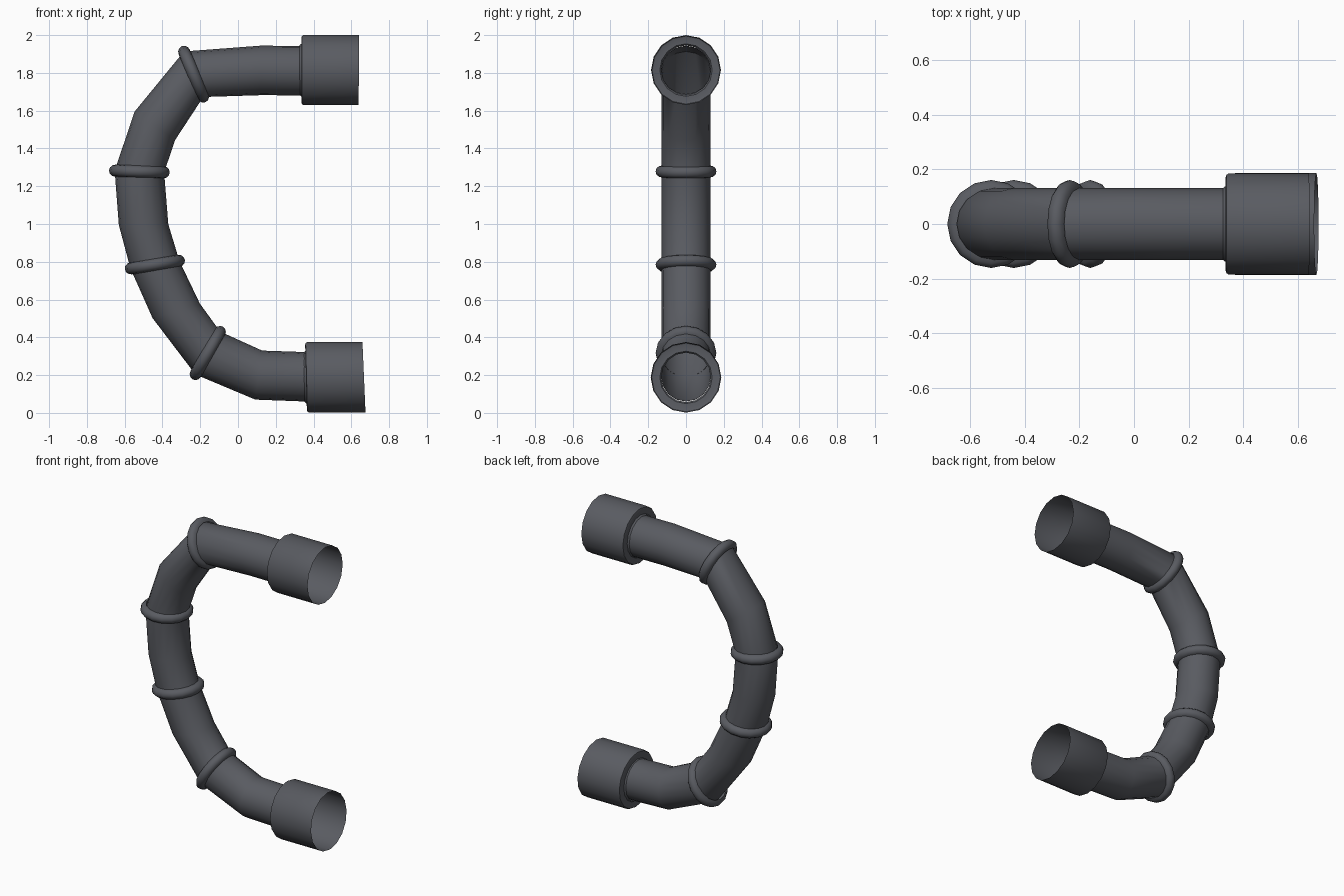
import bpy, bmesh
from math import sin, cos, pi, radians

if "Cube" in bpy.data.objects:
    bpy.data.objects.remove(bpy.data.objects["Cube"])

SIDES = 16
mat = bpy.data.materials.new("dark_grey")
mat.diffuse_color = (0.1, 0.105, 0.12, 1)
mat.use_nodes = True
mat.node_tree.nodes["Principled BSDF"].inputs["Base Color"].default_value = mat.diffuse_color


def section(x, z, deg, r, shift=0.0):
    """Circle in the plane spanned by y and the outward direction deg (in xz)."""
    u = (cos(radians(deg)), sin(radians(deg)))
    x, z = x - u[1] * shift, z + u[0] * shift
    return [(x + u[0] * r * cos(a), r * sin(a), z + u[1] * r * cos(a))
            for a in (2 * pi * i / SIDES for i in range(SIDES))]


def loft(name, sections):
    bm = bmesh.new()
    rows = [[bm.verts.new(p) for p in s] for s in sections]
    for a, b in zip(rows, rows[1:]):
        for i in range(SIDES):
            j = (i + 1) % SIDES
            bm.faces.new((a[i], a[j], b[j], b[i]))
    bmesh.ops.recalc_face_normals(bm, faces=bm.faces)
    me = bpy.data.meshes.new(name)
    bm.to_mesh(me)
    bm.free()
    ob = bpy.data.objects.new(name, me)
    bpy.context.collection.objects.link(ob)
    me.materials.append(mat)
    me.shade_smooth()
    me.set_sharp_from_angle(angle=radians(38))
    return ob


R = 0.131
# Pipe centre line: x, z, outward angle, has a ring
path = [(0.335, 1.812, 90, False), (0.12, 1.813, 91, False),
        (-0.235, 1.793, 113, True), (-0.44, 1.52, 145, False),
        (-0.522, 1.278, 178, True), (-0.50, 0.997, 181, False),
        (-0.44, 0.785, 189, True), (-0.327, 0.54, 197, False),
        (-0.16, 0.317, 240, True), (0.11, 0.20, 262, False),
        (0.36, 0.191, 271, False)]
loft("bent_pipe", [section(x, z, d, R) for x, z, d, _ in path])

# Rounded rings around the joints
n = 0
for x, z, d, ring in path:
    if ring:
        n += 1
        prof = [(0.032 * sin(t), R - 0.004 + 0.034 * cos(t))
                for t in (-pi / 2 + pi * k / 6 for k in range(7))]
        loft(f"joint_ring_{n}", [section(x, z, d, r, s) for s, r in prof])

# Open end collars: x start, x end, z, start angle, end angle, outer radius
for name, x0, x1, z, d0, d1, r in (
        ("upper_collar", 0.335, 0.64, 1.815, 90, 89.5, 0.185),
        ("lower_collar", 0.36, 0.667, 0.188, 271.5, 272.5, 0.187)):
    loft(name, [section(x0 - 0.01, z, d0, R), section(x0, z, d0, R + 0.008),
                section(x0, z, d0, r - 0.015), section(x0 + 0.003, z, d0, r - 0.005),
                section(x0 + 0.011, z, d0, r), section(x1, z, d1, r)])
